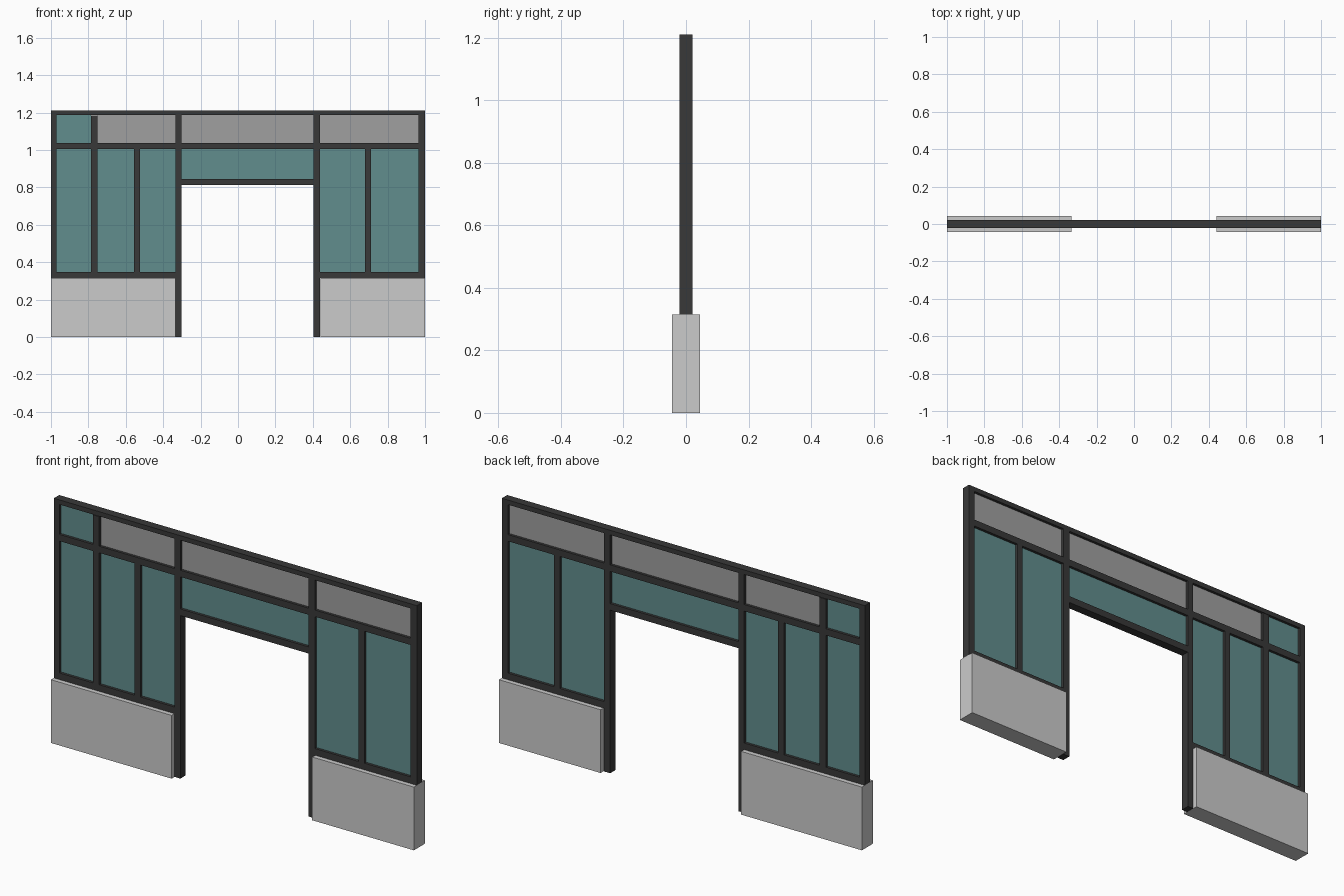
import bpy

if "Cube" in bpy.data.objects:
    bpy.data.objects.remove(bpy.data.objects["Cube"])


def material(name, rgb):
    m = bpy.data.materials.new(name)
    m.diffuse_color = (*rgb, 1)
    m.use_nodes = True
    m.node_tree.nodes["Principled BSDF"].inputs["Base Color"].default_value = m.diffuse_color
    return m


FRAME = material("dark_frame", (0.04, 0.04, 0.04))
GLASS = material("teal_glass", (0.12, 0.27, 0.27))
PANEL = material("grey_panel", (0.35, 0.35, 0.35))


def box(name, x0, x1, z0, z1, half_depth, mat=None):
    bpy.ops.mesh.primitive_cube_add(size=1, location=((x0 + x1) / 2, 0, (z0 + z1) / 2))
    ob = bpy.context.object
    ob.name = name
    ob.scale = (x1 - x0, 2 * half_depth, z1 - z0)
    bpy.ops.object.transform_apply(location=False, rotation=False, scale=True)
    if mat:
        ob.data.materials.append(mat)
    return ob


TOP, SILL = 1.21, 0.315
D = 0.021       # frame half depth
PANE = 0.008    # pane half thickness

# Low walls either side of the doorway
box("left_low_wall", -1, -0.335, 0, SILL, 0.044)
box("right_low_wall", 0.44, 1, 0, SILL, 0.044)

# Vertical frame members: name, x range, z range
for name, x0, x1, z0, z1 in [
    ("left_end_post", -1, -0.97, SILL, TOP),
    ("transom_mullion", -0.785, -0.75, 0.348, 1.185),
    ("left_mullion", -0.555, -0.523, 0.348, 1.005),
    ("left_door_jamb", -0.335, -0.303, 0, TOP),
    ("right_door_jamb", 0.403, 0.438, 0, TOP),
    ("right_mullion", 0.68, 0.712, 0.348, 1.005),
    ("right_end_post", 0.966, 1, SILL, TOP),
]:
    box(name, x0, x1, z0, z1, D, FRAME)

# Horizontal rails, split between the posts
BAYS = [("left", -0.97, -0.335), ("door", -0.303, 0.403), ("right", 0.438, 0.966)]
for bay, x0, x1 in BAYS:
    box(bay + "_top_rail", x0, x1, 1.187, TOP, D, FRAME)
    box(bay + "_transom_rail", x0, x1, 1.005, 1.038, D, FRAME)
    if bay == "door":
        box("door_header", x0, x1, 0.812, 0.845, D, FRAME)
    else:
        box(bay + "_sill_rail", x0, x1, SILL, 0.348, D, FRAME)

# Main window panes
for i, (x0, x1) in enumerate([(-0.97, -0.785), (-0.75, -0.555), (-0.523, -0.335),
                              (0.438, 0.68), (0.712, 0.966)]):
    box(f"window_pane_{i + 1}", x0, x1, 0.348, 1.005, PANE, GLASS)
box("over_door_pane", -0.303, 0.403, 0.845, 1.005, PANE, GLASS)

# Upper band: one small pane, then solid panels
box("transom_pane", -0.97, -0.785, 1.038, 1.187, PANE, GLASS)
for name, x0, x1 in [("left", -0.75, -0.335), ("door", -0.303, 0.403), ("right", 0.438, 0.966)]:
    box(name + "_upper_panel", x0, x1, 1.038, 1.187, PANE, PANEL)
